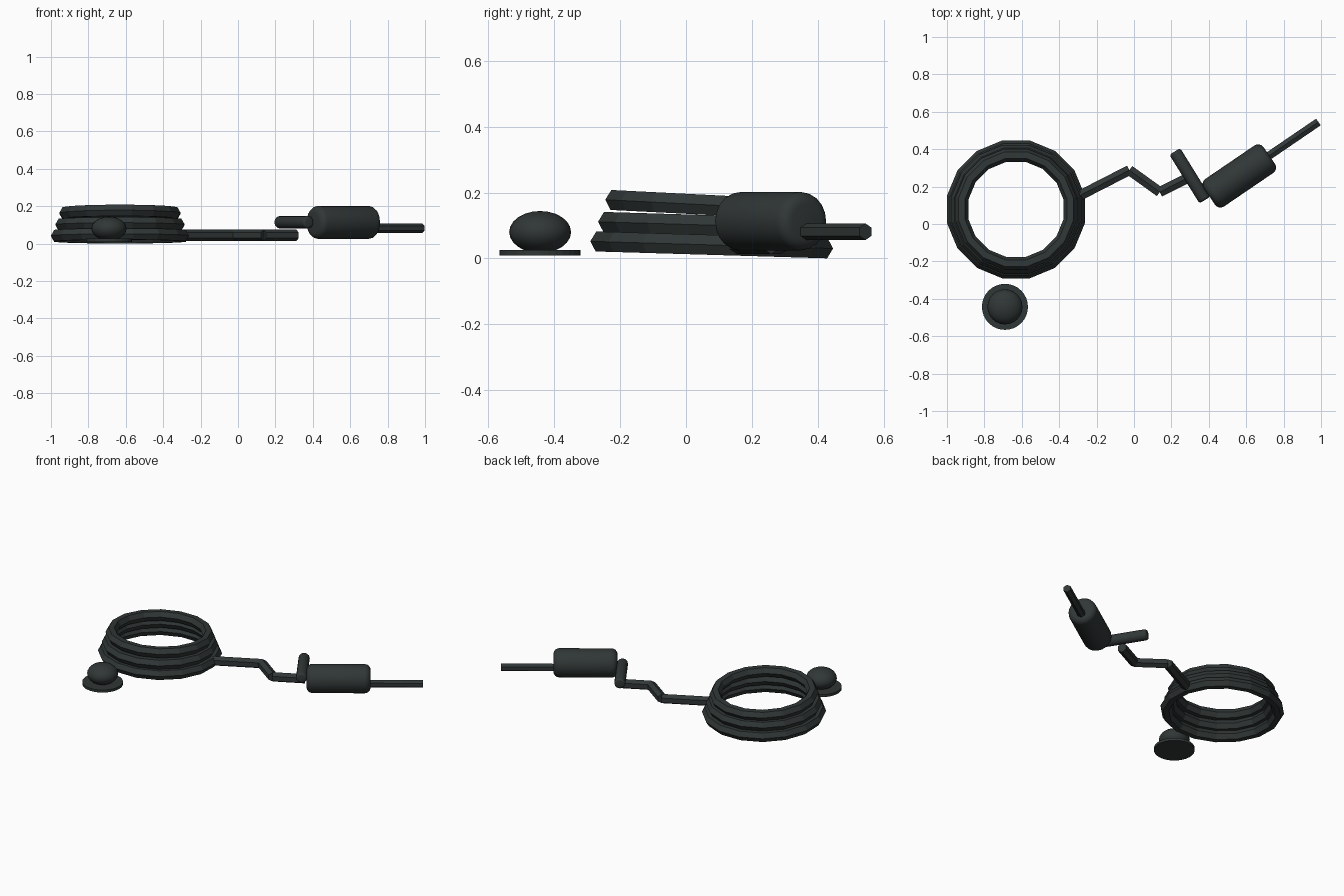
import bpy
import math
from mathutils import Matrix, Vector

cube = bpy.data.objects.get("Cube")
if cube:
    bpy.data.objects.remove(cube, do_unlink=True)

rubber = bpy.data.materials.new("dark_rubber")
colour = (0.03, 0.038, 0.037, 1)
rubber.diffuse_color = colour
rubber.use_nodes = True
rubber.node_tree.nodes["Principled BSDF"].inputs["Base Color"].default_value = colour


def finish(name, smooth=False):
    ob = bpy.context.object
    ob.name = ob.data.name = name
    ob.data.materials.append(rubber)
    if smooth:
        bpy.ops.object.shade_smooth_by_angle(angle=math.radians(40))
    return ob


def rod(name, start, end, radius, sides=6, bevel=0):
    """Straight round bar between two points, with optional rounded ends."""
    a, b = Vector(start), Vector(end)
    bpy.ops.mesh.primitive_cylinder_add(
        vertices=sides, radius=radius, depth=(b - a).length, location=(a + b) / 2,
        rotation=(b - a).to_track_quat('Z', 'Y').to_euler())
    if bevel:
        mod = bpy.context.object.modifiers.new("rounded_ends", 'BEVEL')
        mod.width = bevel
        mod.segments = 4
        mod.limit_method = 'ANGLE'
        mod.angle_limit = math.radians(60)
        bpy.ops.object.modifier_apply(modifier=mod.name)
    return finish(name, smooth=bevel > 0)


# Coiled cable: three stacked, slightly tilted loops
loops = [("bottom", 0.341, 0.041, 1.7), ("middle", 0.317, 0.101, 1.7), ("top", 0.295, 0.162, 2.9)]
for label, radius, z, tilt in loops:
    bpy.ops.mesh.primitive_torus_add(
        major_segments=16, minor_segments=6, major_radius=radius, minor_radius=0.035,
        location=(-0.631, 0.078, z), rotation=(math.radians(-tilt), 0, 0))
    loop = finish(label + "_cable_loop")
    loop.data.transform(Matrix.Rotation(math.pi / 16, 4, 'Z'))

# Zigzag lead from the coil to the plug
path = [(-0.31, 0.142), (-0.025, 0.288), (0.138, 0.171), (0.312, 0.259)]
for i, (p, q) in enumerate(zip(path, path[1:])):
    rod(f"cable_lead_{i + 1}", (*p, 0.044), (*q, 0.044), 0.031)

# Plug: barrel, pin and side arm
centre = Vector((0.563, 0.257, 0.113))
along = Vector((0.826, 0.563, 0)).normalized()
rod("plug_barrel", centre - along * 0.194, centre + along * 0.194, 0.089, 20, 0.035)
low = Vector((0, 0, -0.032))
rod("plug_pin", centre + along * 0.15 + low, centre + along * 0.512 + low, 0.025)
rod("plug_arm", (0.218, 0.388, 0.114), (0.379, 0.128, 0.114), 0.034, 12, 0.014)

# Separate button: thin disc with a domed cap
rod("button_base", (-0.69, -0.443, 0.009), (-0.69, -0.443, 0.026), 0.123, 32)
bpy.ops.mesh.primitive_uv_sphere_add(segments=24, ring_count=12, radius=0.094,
                                     location=(-0.69, -0.443, 0.08))
bpy.context.object.scale.z = 0.68
finish("button_dome", smooth=True)
